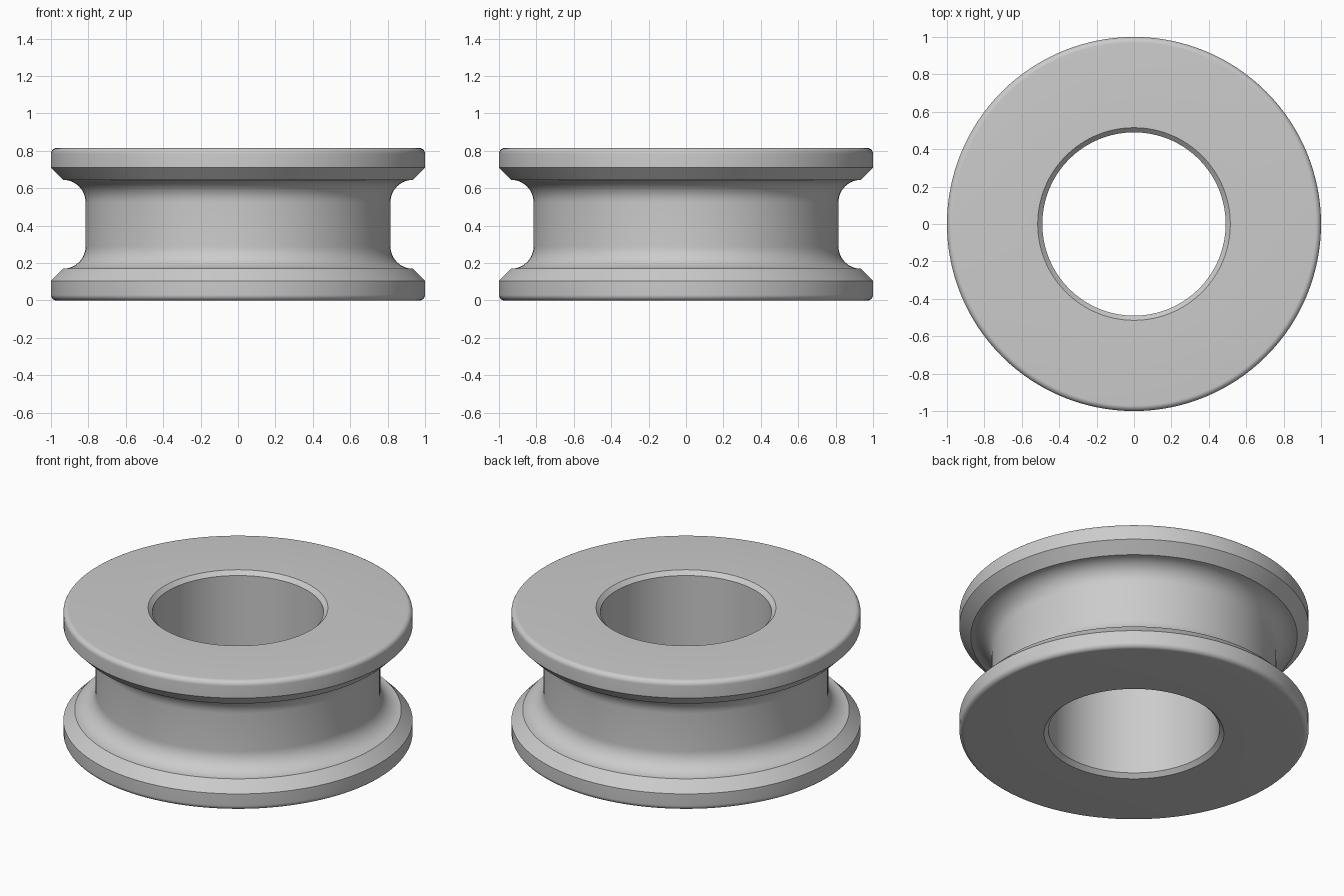
import bpy
import bmesh
from math import sin, cos, pi, radians

cube = bpy.data.objects.get("Cube")
if cube:
    bpy.data.objects.remove(cube, do_unlink=True)

HEIGHT = 0.815
SEGMENTS = 128


def arc(cx, cz, radius, start, end, steps=8):
    """Points on an arc in the r-z plane, angles in degrees."""
    angles = [radians(start + (end - start) * i / steps) for i in range(steps + 1)]
    return [(cx + radius * cos(a), cz + radius * sin(a)) for a in angles]


def lathe(name, profile, material):
    """Revolve a closed r-z profile about the z axis."""
    bm = bmesh.new()
    verts = [bm.verts.new((r, 0, z)) for r, z in profile]
    edges = [bm.edges.new((v, verts[i - 1])) for i, v in enumerate(verts)]
    bmesh.ops.spin(bm, geom=verts + edges, axis=(0, 0, 1), cent=(0, 0, 0),
                   angle=2 * pi, steps=SEGMENTS, use_merge=True)
    bmesh.ops.remove_doubles(bm, verts=bm.verts, dist=0.0001)
    bmesh.ops.recalc_face_normals(bm, faces=bm.faces)
    mesh = bpy.data.meshes.new(name)
    bm.to_mesh(mesh)
    bm.free()
    mesh.materials.append(material)
    obj = bpy.data.objects.new(name, mesh)
    bpy.context.collection.objects.link(obj)
    return obj


# Plain grey metal
grey = bpy.data.materials.new("plain_grey")
grey.use_nodes = True
colour = (0.6, 0.6, 0.6, 1)
grey.diffuse_color = colour
grey.node_tree.nodes["Principled BSDF"].inputs["Base Color"].default_value = colour

# Lower half: chamfered bore, rounded rim, bevelled flange, filleted groove
lower = [(0.49, 0.025), (0.515, 0)]
lower += arc(0.97, 0.03, 0.03, -90, 0)
lower += [(1, 0.105)]
lower += arc(0.935, 0.29, 0.12, 270, 180, 12)

# Upper half mirrors the lower one
upper = [(r, HEIGHT - z) for r, z in reversed(lower)]

roller = lathe("grooved_roller", lower + upper, grey)

bpy.ops.object.select_all(action="DESELECT")
roller.select_set(True)
bpy.context.view_layer.objects.active = roller
bpy.ops.object.shade_smooth_by_angle(angle=radians(30))
